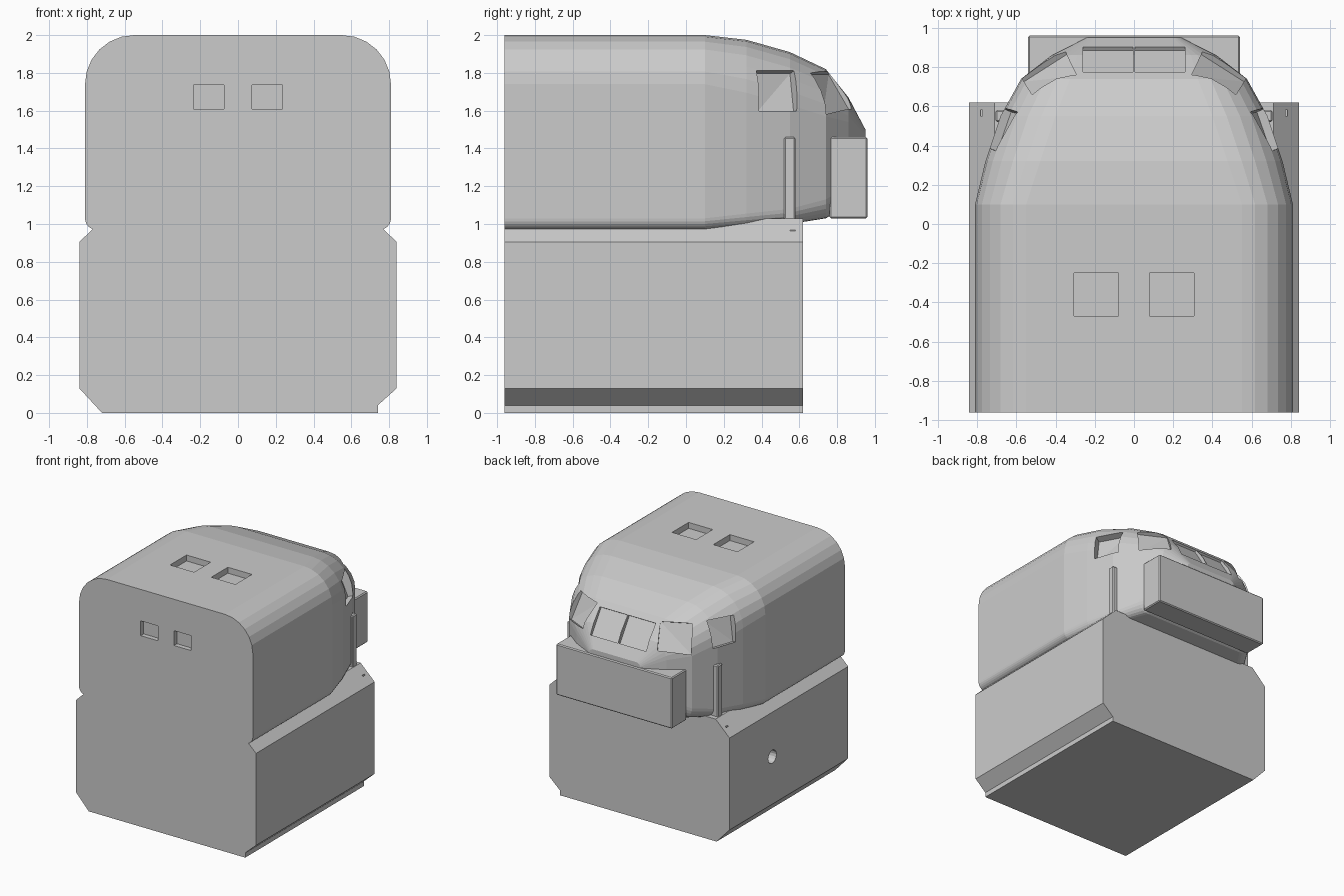
import bpy, bmesh
from math import sin, cos, pi
from mathutils import Vector

if "Cube" in bpy.data.objects:
    bpy.data.objects.remove(bpy.data.objects["Cube"])

grey = bpy.data.materials.new("plain_grey")
grey.use_nodes = True
grey.diffuse_color = (0.6, 0.6, 0.6, 1)
grey.node_tree.nodes["Principled BSDF"].inputs["Base Color"].default_value = (0.6, 0.6, 0.6, 1)


def finish(name, bm):
    bmesh.ops.recalc_face_normals(bm, faces=bm.faces)
    mesh = bpy.data.meshes.new(name)
    bm.to_mesh(mesh)
    bm.free()
    mesh.materials.append(grey)
    obj = bpy.data.objects.new(name, mesh)
    bpy.context.collection.objects.link(obj)
    return obj


def loft(name, rings):
    bm = bmesh.new()
    loops = [[bm.verts.new(p) for p in ring] for ring in rings]
    count = len(loops[0])
    for a, b in zip(loops, loops[1:]):
        for i in range(count):
            j = (i + 1) % count
            bm.faces.new((a[i], a[j], b[j], b[i]))
    bm.faces.new(loops[0])
    bm.faces.new(loops[-1])
    return finish(name, bm)


def add_hull(bm, points):
    verts = [bm.verts.new(p) for p in points]
    bmesh.ops.convex_hull(bm, input=verts)


def add_box(bm, lo, hi):
    add_hull(bm, [(x, y, z) for x in (lo[0], hi[0]) for y in (lo[1], hi[1]) for z in (lo[2], hi[2])])


def add_window(bm, quad, depth, out=0.08):
    # prism through a quad, reaching inwards by depth
    p = [Vector(q) for q in quad]
    n = (p[2] - p[0]).cross(p[3] - p[1]).normalized()
    if n.dot(p[0] - Vector((0, 0, 1.4))) < 0:
        n = -n
    add_hull(bm, [v + n * out for v in p] + [v - n * depth for v in p])


def cut(obj, bm):
    cutter = finish("cutter", bm)
    cutter.hide_render = True
    mod = obj.modifiers.new("cut", 'BOOLEAN')
    mod.object, mod.solver = cutter, 'EXACT'
    graph = bpy.context.evaluated_depsgraph_get()
    mesh = bpy.data.meshes.new_from_object(obj.evaluated_get(graph))
    obj.modifiers.clear()
    obj.data = mesh
    bpy.data.objects.remove(cutter)


def box(name, lo, hi, bevel):
    bm = bmesh.new()
    add_box(bm, lo, hi)
    bmesh.ops.dissolve_limit(bm, angle_limit=0.01, verts=bm.verts, edges=bm.edges)
    bmesh.ops.bevel(bm, geom=bm.edges[:], offset=bevel, segments=1, affect='EDGES')
    return finish(name, bm)


# Lower block with chamfered long edges
profile = [(-0.72, 0), (-0.84, 0.13), (-0.84, 0.905), (-0.71, 1.03),
           (0.71, 1.03), (0.84, 0.905), (0.84, 0.13), (0.74, 0.04), (0.74, 0)]
block = loft("lower_block", [[(x, y, z) for x, z in profile] for y in (-0.96, 0.62)])

# Round side hole and small slots on the upper chamfers
holes = bmesh.new()
add_hull(holes, [(x, 0.05 + 0.055 * cos(a * pi / 8), 0.53 + 0.055 * sin(a * pi / 8))
                 for x in (-0.9, -0.7) for a in range(16)])
for s in (-1, 1):
    x = s * 0.777
    add_box(holes, (x - 0.004, 0.55, 0.93), (x + 0.004, 0.58, 1.1))
cut(block, holes)


# Cabin shell: rounded sections that narrow and drop towards the nose
def section(y, w, top, bottom, r_top, r_low, steps=6):
    ring = []
    for sx, sz, start in ((1, 1, 0), (-1, 1, 1), (-1, -1, 2), (1, -1, 3)):
        r = r_top if sz > 0 else r_low
        cx, cz = sx * (w - r), (top - r if sz > 0 else bottom + r)
        for i in range(steps + 1):
            a = (start + i / steps) * pi / 2
            ring.append((cx + r * cos(a), y, cz + r * sin(a)))
    return ring


stations = [(-0.96, 0.81, 2.0, 0.97, 0.26, 0.06), (0.1, 0.81, 2.0, 0.97, 0.26, 0.06),
            (0.32, 0.757, 1.975, 0.985, 0.28, 0.07), (0.55, 0.68, 1.91, 1.0, 0.28, 0.08),
            (0.74, 0.575, 1.82, 1.03, 0.25, 0.1), (0.86, 0.42, 1.67, 1.1, 0.13, 0.1),
            (0.95, 0.24, 1.5, 1.12, 0.04, 0.04)]
cabin = loft("cabin_shell", [section(*s) for s in stations])

# Recessed windows, roof hatches and end wall panels
recess = bmesh.new()
for s in (-1, 1):
    add_window(recess, [(s * 0.004, 0.78, 1.78), (s * 0.26, 0.78, 1.78),
                        (s * 0.26, 0.905, 1.59), (s * 0.004, 0.905, 1.59)], 0.025)
    add_window(recess, [(s * 0.30, 0.77, 1.80), (s * 0.35, 0.88, 1.61),
                        (s * 0.57, 0.74, 1.58), (s * 0.52, 0.66, 1.80)], 0.02)
    add_window(recess, [(s * 0.70, 0.37, 1.81), (s * 0.59, 0.57, 1.81),
                        (s * 0.67, 0.59, 1.60), (s * 0.74, 0.39, 1.60)], 0.05)
    hatch = sorted((s * 0.08, s * 0.305))
    add_box(recess, (hatch[0], -0.47, 1.95), (hatch[1], -0.25, 2.1))
    panel = sorted((s * 0.075, s * 0.235))
    add_box(recess, (panel[0], -1.1, 1.61), (panel[1], -0.92, 1.735))
cut(cabin, recess)

# Nose box and the two upright side posts
box("nose_box", (-0.54, 0.76, 1.03), (0.54, 0.96, 1.46), 0.008)
for s, side in ((1, "left"), (-1, "right")):
    xs = sorted((s * 0.62, s * 0.705))
    box(side + "_post", (xs[0], 0.52, 1.02), (xs[1], 0.58, 1.46), 0.008)
